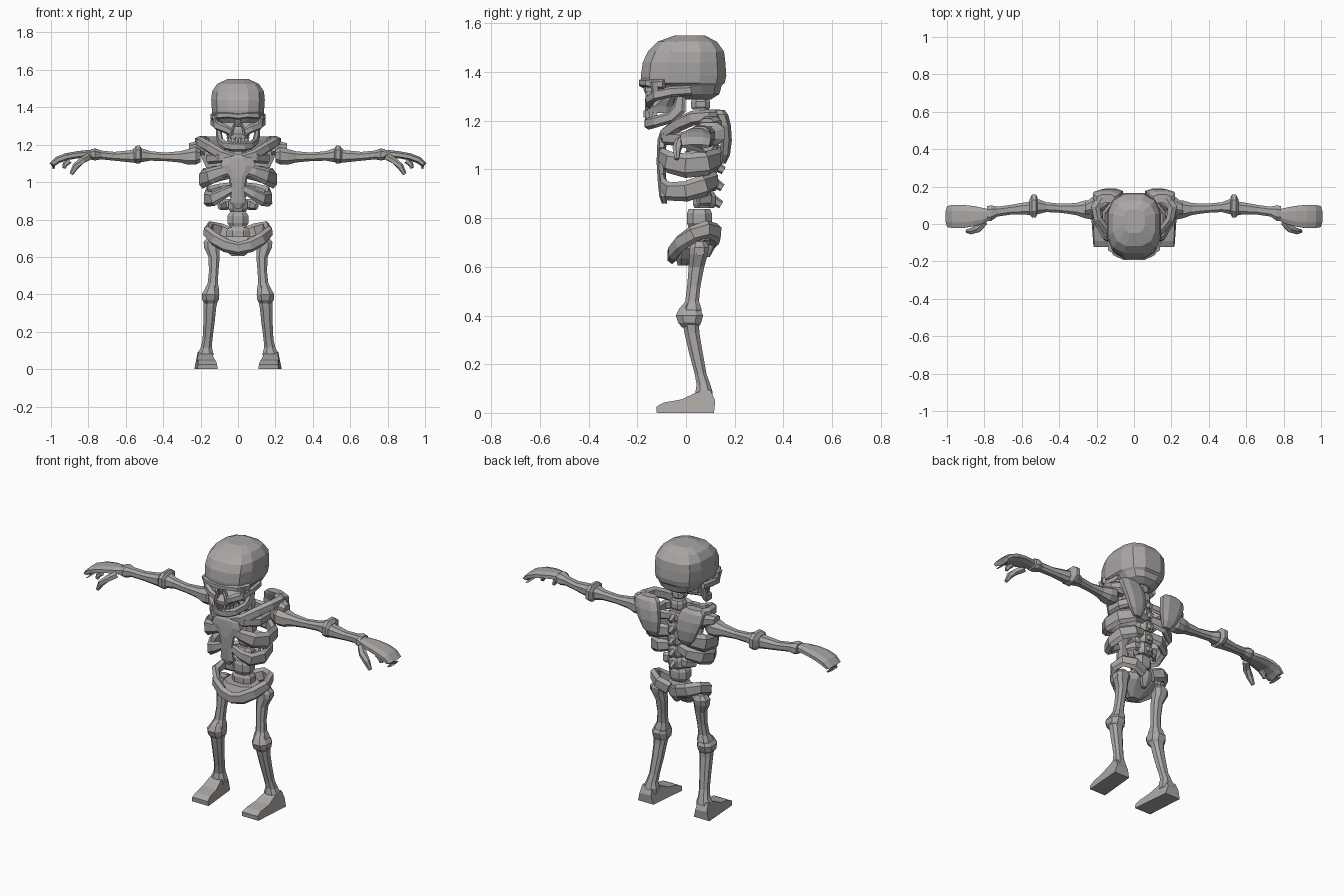
import bpy, bmesh, math
from mathutils import Vector

bone = bpy.data.materials.new("bone grey")
bone.diffuse_color = (0.40, 0.385, 0.375, 1)


def finish(name, bm, mirror=False):
    bmesh.ops.recalc_face_normals(bm, faces=bm.faces)
    me = bpy.data.meshes.new(name)
    bm.to_mesh(me)
    bm.free()
    me.materials.append(bone)
    ob = bpy.data.objects.new(name, me)
    bpy.context.collection.objects.link(ob)
    if mirror:
        ob.modifiers.new("mirror", "MIRROR")
    return ob


def loft(name, rings, axis=None, n=8, e=0.8, mirror=False):
    """Skin rings (x, y, z, half a, half b).
    axis Z: a=x b=y; axis X: a=y b=z; none: follows the path, a=thickness b=height."""
    bm = bmesh.new()
    pts = [Vector(r[:3]) for r in rings]
    loops = []
    for i, (p, r) in enumerate(zip(pts, rings)):
        if axis == "Z":
            u, v = Vector((1, 0, 0)), Vector((0, 1, 0))
        elif axis == "X":
            u, v = Vector((0, 1, 0)), Vector((0, 0, 1))
        else:
            t = (pts[min(i + 1, len(pts) - 1)] - pts[max(i - 1, 0)]).normalized()
            u = t.cross(Vector((0, 0, 1))).normalized()
            v = u.cross(t)
        loop = []
        for k in range(n):
            w = 2 * math.pi * (k + 0.5) / n
            c, s = math.cos(w), math.sin(w)
            c = math.copysign(abs(c) ** e, c)
            s = math.copysign(abs(s) ** e, s)
            loop.append(bm.verts.new(p + u * c * r[3] + v * s * r[4]))
        loops.append(loop)
    for A, B in zip(loops, loops[1:]):
        for k in range(n):
            bm.faces.new((A[k], A[(k + 1) % n], B[(k + 1) % n], B[k]))
    bm.faces.new(loops[0])
    bm.faces.new(loops[-1])
    return finish(name, bm, mirror)


def sym(half):
    """Mirror a path that ends on the middle plane."""
    return half + [(-r[0],) + tuple(r[1:]) for r in reversed(half) if r[0] > 1e-6]


# --- Skull ---
loft("cranium", [(0, .045, 1.288, .06, .06), (0, .025, 1.31, .105, .115),
                 (0, .015, 1.345, .128, .135), (0, -.012, 1.355, .14, .175),
                 (0, -.01, 1.385, .143, .18), (0, -.008, 1.44, .147, .174),
                 (0, .0, 1.485, .142, .16), (0, .005, 1.525, .115, .125),
                 (0, .015, 1.55, .06, .065)], "Z", 12, 0.72)
loft("brow", sym([(.135, -.09, 1.35, .016, .02), (.10, -.155, 1.355, .018, .018),
                  (.05, -.178, 1.358, .018, .016), (0, -.175, 1.352, .018, .018)]), n=6)
loft("cheekbone", [(.125, .02, 1.325, .014, .02), (.135, -.06, 1.32, .014, .022),
                   (.115, -.125, 1.305, .018, .024), (.07, -.15, 1.285, .018, .022),
                   (.035, -.15, 1.265, .015, .02)], n=6, mirror=True)
loft("orbit_side", [(.11, -.125, 1.30, .018, .018), (.122, -.125, 1.33, .013, .018),
                    (.125, -.13, 1.36, .016, .02)], "Z", 6, mirror=True)
loft("nose_bridge", [(0, -.14, 1.295, .022, .02), (0, -.155, 1.33, .016, .02),
                     (0, -.155, 1.36, .025, .02)], "Z", 6)
loft("nose_side", [(.038, -.15, 1.25, .012, .018), (.03, -.152, 1.28, .009, .016),
                   (.015, -.15, 1.32, .009, .016)], "Z", 6, mirror=True)
loft("upper_jaw", [(0, -.105, 1.232, .058, .062), (0, -.105, 1.258, .066, .064),
                   (0, -.085, 1.285, .08, .04), (0, -.06, 1.32, .09, .04)], "Z", 10)
loft("lower_jaw", sym([(.105, -.02, 1.30, .012, .02), (.102, -.028, 1.25, .014, .03),
                       (.092, -.06, 1.215, .014, .024), (.066, -.125, 1.196, .015, .024),
                       (.03, -.152, 1.19, .016, .026), (0, -.155, 1.19, .018, .026)]), n=6)
for row, z, r in (("upper", 1.228, .064), ("lower", 1.216, .058)):
    for i in range(8):
        a = math.radians(-80 + 160 * (i + .5) / 8)
        x, y = r * .9 * math.sin(a), -.105 - r * math.cos(a)
        loft(f"{row}_tooth_{i + 1}", [(x, y, z - .014, .006, .008),
                                      (x, y, z + .014, .009, .009)], "Z", 4)

# --- Spine: each vertebra is a waisted block with a rear spur ---
for i, (y, z, w, d, h) in enumerate([
        (.055, .725, .065, .05, .032), (.055, .80, .06, .055, .038),
        (.075, .875, .055, .05, .034), (.085, .945, .05, .045, .034),
        (.09, 1.015, .05, .045, .032), (.09, 1.085, .048, .045, .032),
        (.085, 1.15, .045, .042, .03), (.07, 1.21, .045, .042, .027),
        (.06, 1.268, .042, .042, .022)]):
    loft(f"vertebra_{i + 1}", [(0, y, z - h, w * .8, d * .85), (0, y, z - h * .5, w, d),
                               (0, y, z + h * .5, w, d), (0, y, z + h, w * .8, d * .85)], "Z")
    if 1 < i < 7:
        loft(f"spur_{i + 1}", [(0, y + d * .7, z, .018, .022),
                               (0, y + d + .02, z - .02, .01, .016)], n=6)

# --- Rib cage ---
loft("upper_rib", [(.02, .11, 1.15, .016, .026), (.10, .125, 1.14, .016, .028),
                   (.155, .06, 1.125, .016, .03), (.155, -.02, 1.125, .016, .03),
                   (.10, -.085, 1.13, .016, .028), (.04, -.095, 1.13, .014, .025)],
     n=6, mirror=True)
loft("middle_rib", [(.02, .115, 1.06, .018, .035), (.11, .13, 1.045, .02, .042),
                    (.18, .085, 1.025, .02, .05), (.19, .0, 1.015, .02, .05),
                    (.15, -.07, 1.03, .02, .045), (.09, -.098, 1.055, .016, .035),
                    (.03, -.10, 1.07, .012, .025)], n=6, mirror=True)
loft("lower_rib", [(.02, .10, .97, .018, .03), (.09, .115, .955, .02, .038),
                   (.155, .075, .935, .02, .044), (.165, .0, .91, .02, .042),
                   (.13, -.07, .91, .02, .038), (.085, -.092, .935, .016, .03),
                   (.03, -.097, .965, .012, .022)], n=6, mirror=True)
loft("floating_rib", [(.02, .09, .885, .016, .026), (.07, .09, .88, .018, .03),
                      (.10, .05, .87, .012, .018)], n=6, mirror=True)
loft("breastbone", [(0, -.088, .86, .018, .012), (0, -.095, .89, .045, .016),
                    (0, -.1, .96, .035, .018), (0, -.102, 1.03, .048, .02),
                    (0, -.1, 1.09, .10, .02), (0, -.098, 1.125, .085, .02),
                    (0, -.09, 1.15, .035, .016)], "Z")

# --- Shoulder girdle ---
loft("collarbone", [(.02, -.095, 1.125, .018, .025), (.09, -.085, 1.145, .02, .03),
                    (.15, -.03, 1.185, .022, .03), (.195, .03, 1.212, .024, .03),
                    (.205, .09, 1.22, .028, .026), (.17, .14, 1.22, .03, .026)],
     n=6, mirror=True)
loft("shoulder_blade", [(.105, .152, 1.025, .025, .012), (.115, .162, 1.06, .05, .02),
                        (.125, .165, 1.12, .07, .025), (.14, .16, 1.18, .08, .026),
                        (.15, .145, 1.225, .075, .03), (.15, .135, 1.245, .05, .025)],
     "Z", mirror=True)
loft("shoulder_socket", [(.18, .12, 1.18, .04, .04), (.225, .10, 1.185, .045, .035),
                         (.262, .085, 1.185, .03, .025)], "X", 8, mirror=True)

# --- Arms ---
loft("upper_arm", [(.20, .075, 1.14, .035, .035), (.225, .075, 1.14, .055, .05),
                   (.265, .078, 1.135, .05, .045), (.31, .08, 1.135, .034, .032),
                   (.39, .084, 1.135, .026, .024), (.47, .09, 1.14, .028, .027),
                   (.51, .093, 1.143, .042, .038), (.535, .093, 1.143, .035, .034)],
     "X", mirror=True)
loft("elbow", [(.515, .097, 1.145, .045, .035), (.525, .097, 1.147, .066, .052),
               (.545, .097, 1.147, .066, .05), (.56, .09, 1.143, .04, .035)],
     "X", mirror=True)
loft("forearm", [(.545, .085, 1.14, .04, .04), (.58, .083, 1.138, .035, .034),
                 (.66, .076, 1.138, .028, .025), (.73, .066, 1.145, .028, .025),
                 (.765, .058, 1.148, .045, .034), (.785, .056, 1.148, .042, .03)],
     "X", mirror=True)
loft("hand", [(.775, .05, 1.15, .032, .022), (.81, .045, 1.15, .045, .022),
              (.86, .042, 1.146, .058, .02), (.92, .04, 1.135, .066, .02),
              (.965, .04, 1.118, .066, .02), (.992, .04, 1.095, .06, .018),
              (.985, .04, 1.072, .05, .01)], n=8, mirror=True)
loft("thumb", [(.80, .01, 1.135, .02, .02), (.835, -.025, 1.115, .022, .018),
               (.868, -.038, 1.085, .018, .018), (.892, -.038, 1.042, .01, .01)],
     n=6, mirror=True)
loft("curled_finger", [(.90, .015, 1.115, .015, .015), (.925, .015, 1.095, .015, .014),
                       (.93, .012, 1.075, .01, .01)], n=6, mirror=True)

# --- Pelvis ---
loft("hip_bowl", sym([(.03, .115, .715, .022, .04), (.095, .125, .74, .022, .04),
                      (.15, .085, .755, .022, .036), (.165, .03, .735, .022, .034),
                      (.125, -.025, .695, .022, .036), (.065, -.052, .66, .022, .036),
                      (0, -.058, .645, .02, .034)]), n=6)
loft("pelvis_floor", [(0, -.01, .605, .035, .025), (0, -.0, .635, .075, .045),
                      (0, .02, .675, .11, .07), (0, .04, .71, .10, .075)], "Z")
loft("tailbone", [(0, .085, .64, .015, .012), (0, .10, .68, .035, .02),
                  (0, .10, .73, .05, .025)], "Z", 6)

# --- Legs ---
loft("thigh_bone", [(.135, .055, .705, .03, .03), (.137, .055, .68, .05, .042),
                    (.14, .052, .65, .044, .04), (.128, .043, .60, .032, .034),
                    (.13, .032, .52, .027, .029), (.135, .025, .46, .029, .03),
                    (.14, .022, .425, .042, .045), (.142, .02, .39, .038, .04)],
     "Z", mirror=True)
loft("hip_knob", [(.10, .05, .69, .03, .03), (.145, .055, .675, .038, .03),
                  (.182, .058, .665, .02, .018)], "X", 6, mirror=True)
loft("knee", [(.147, .018, .35, .03, .035), (.147, .015, .37, .048, .05),
              (.147, .014, .40, .05, .06), (.142, .015, .43, .035, .045),
              (.14, .02, .455, .025, .025)], "Z", mirror=True)
loft("shin_bone", [(.147, .02, .37, .042, .035), (.15, .024, .33, .036, .033),
                   (.155, .04, .25, .032, .03), (.163, .06, .16, .028, .026),
                   (.17, .072, .115, .032, .03), (.173, .074, .085, .044, .038),
                   (.173, .074, .055, .042, .038)], "Z", mirror=True)

# --- Feet ---
bm = bmesh.new()
prof = [(-.12, .0, .045), (-.122, .026, .042), (-.09, .043, .047), (-.02, .055, .045),
        (.045, .085, .036), (.10, .095, .033), (.12, .05, .037), (.115, .0, .042)]
sides = []
for s in (-1, 1):
    sides.append([bm.verts.new((.173 - .01 * y / .12 * -1 + s * (w + .009 * (z < .03)), y, z))
                  for y, z, w in prof])
for i in range(len(prof)):
    j = (i + 1) % len(prof)
    bm.faces.new((sides[0][i], sides[0][j], sides[1][j], sides[1][i]))
bm.faces.new(sides[0])
bm.faces.new(sides[1])
finish("foot", bm, True)
